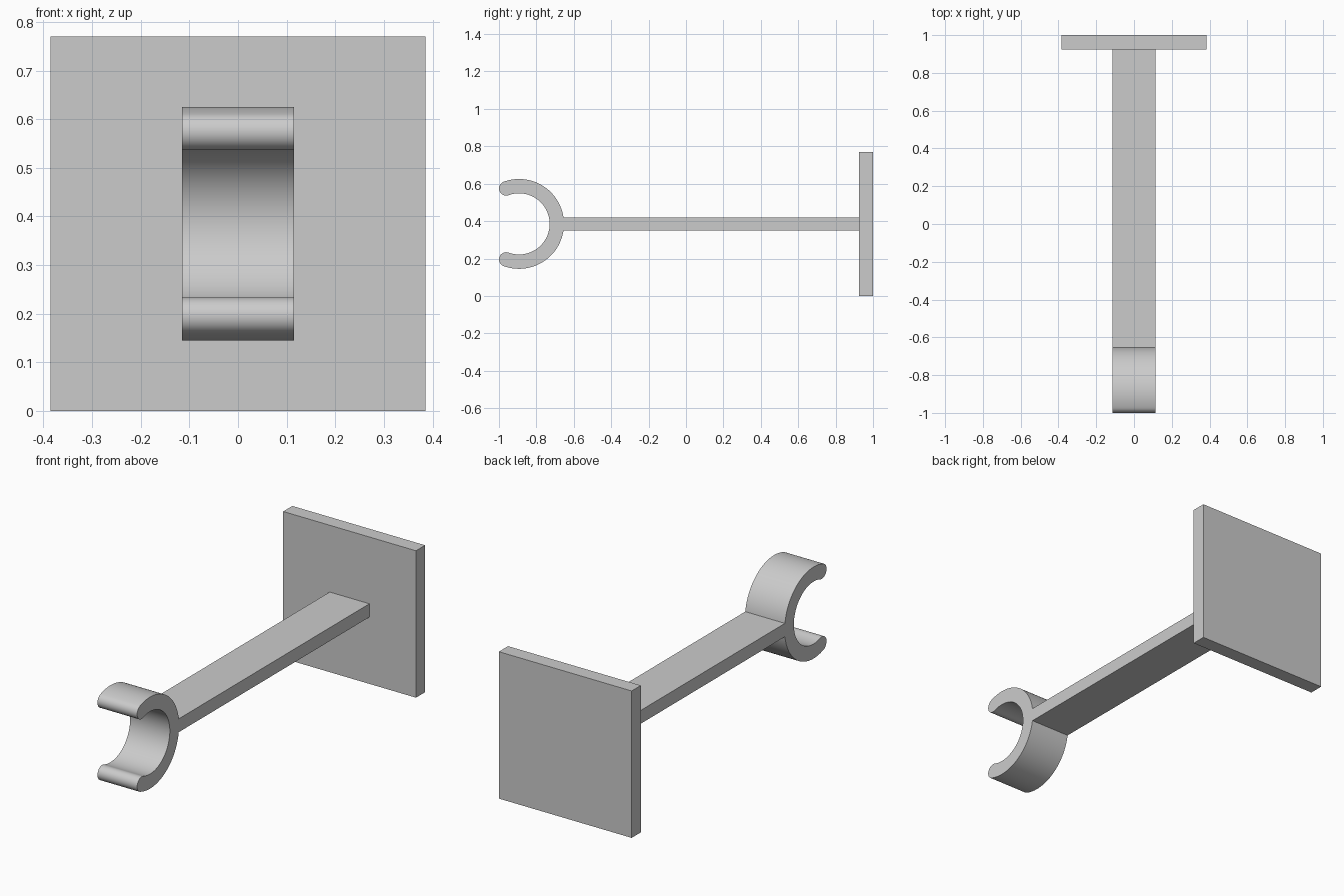
import bpy
import bmesh
from math import sin, cos, pi, radians

if "Cube" in bpy.data.objects:
    bpy.data.objects.remove(bpy.data.objects["Cube"], do_unlink=True)

GREY = (0.6, 0.6, 0.6, 1.0)
grey = bpy.data.materials.new("plain grey")
grey.use_nodes = True
grey.diffuse_color = GREY
grey.node_tree.nodes["Principled BSDF"].inputs["Base Color"].default_value = GREY

MID_Z = 0.385        # height of the arm and clip axis
HALF_WIDTH = 0.115   # half width of arm and clip


def extrude_profile(name, points, half_width):
    """Extrude a closed (y, z) outline symmetrically along x."""
    bm = bmesh.new()
    face = bm.faces.new([bm.verts.new((-half_width, y, z)) for y, z in points])
    moved = bmesh.ops.extrude_face_region(bm, geom=[face])["geom"]
    verts = [v for v in moved if isinstance(v, bmesh.types.BMVert)]
    bmesh.ops.translate(bm, verts=verts, vec=(2 * half_width, 0, 0))
    bmesh.ops.recalc_face_normals(bm, faces=bm.faces)
    mesh = bpy.data.meshes.new(name)
    bm.to_mesh(mesh)
    bm.free()
    mesh.materials.append(grey)
    obj = bpy.data.objects.new(name, mesh)
    bpy.context.collection.objects.link(obj)
    return obj


def rectangle(y0, y1, z0, z1):
    return [(y0, z0), (y1, z0), (y1, z1), (y0, z1)]


def arc(cy, cz, radius, start, end, steps):
    angles = [start + (end - start) * i / steps for i in range(steps + 1)]
    return [(cy + radius * cos(a), cz + radius * sin(a)) for a in angles]


# Square mounting plate and straight arm
extrude_profile("mounting_plate", rectangle(0.924, 1.0, 0, 2 * MID_Z), 0.385)
extrude_profile("arm", rectangle(-0.69, 0.924, MID_Z - 0.035, MID_Z + 0.035), HALF_WIDTH)

# Open clip: C-shaped outline with rounded tips
OUTER, INNER = 0.24, 0.1635
CLIP_Y = -0.8925
SWEEP = radians(110)
middle, tip = (OUTER + INNER) / 2, (OUTER - INNER) / 2


def tip_arc(angle, start):
    cy, cz = CLIP_Y + middle * cos(angle), MID_Z + middle * sin(angle)
    return arc(cy, cz, tip, start, start + pi, 16)[1:-1]


outline = arc(CLIP_Y, MID_Z, OUTER, -SWEEP, SWEEP, 72)
outline += tip_arc(SWEEP, SWEEP)
outline += arc(CLIP_Y, MID_Z, INNER, SWEEP, -SWEEP, 72)
outline += tip_arc(-SWEEP, pi - SWEEP)
clip = extrude_profile("clip", outline, HALF_WIDTH)

# Smooth the curved clip, keeping its side edges crisp
bpy.ops.object.select_all(action="DESELECT")
clip.select_set(True)
bpy.context.view_layer.objects.active = clip
bpy.ops.object.shade_smooth_by_angle(angle=radians(30))
